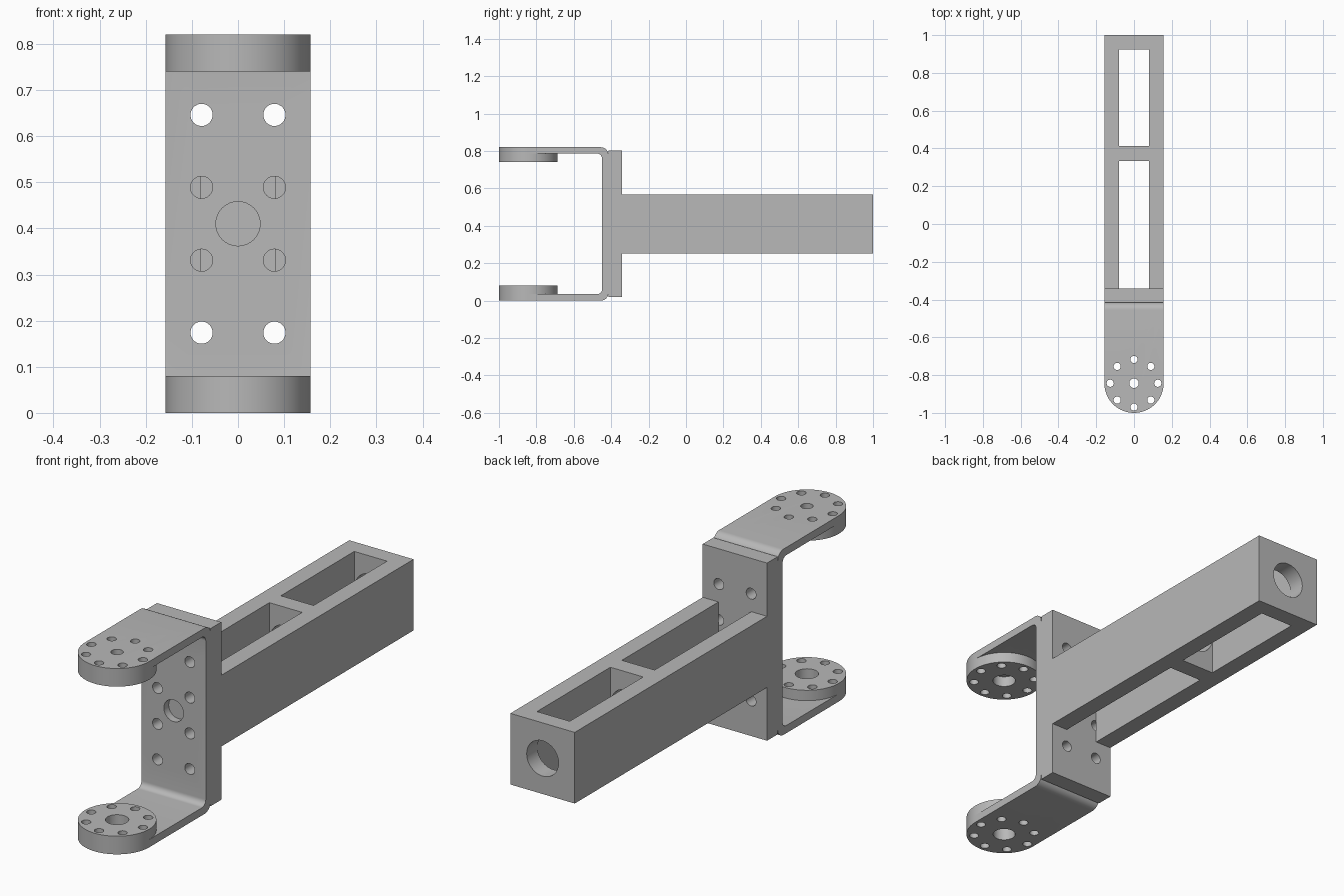
import bpy
import bmesh
from math import sin, cos, pi, radians
from mathutils import Vector

if "Cube" in bpy.data.objects:
    bpy.data.objects.remove(bpy.data.objects["Cube"])

metal = bpy.data.materials.new("satin grey metal")
metal.use_nodes = True
GREY = (0.48, 0.48, 0.48, 1)
metal.diffuse_color = GREY
metal.node_tree.nodes["Principled BSDF"].inputs["Base Color"].default_value = GREY

HALF = 0.157      # half width of every part
MID = 0.41        # height of the symmetry plane
PIVOT = -0.843    # y of the disc axis
SHEET = 0.034     # bracket sheet thickness
WEB = -0.415      # back of the bracket web
PLATE = -0.341    # back of the mounting plate
RING = 0.126      # bolt circle radius


def arc(cx, cy, r, start, end, steps):
    """Points on an arc, angles in degrees."""
    angles = [radians(start + (end - start) * i / steps) for i in range(steps + 1)]
    return [(cx + r * cos(a), cy + r * sin(a)) for a in angles]


def prism(name, outline, axis, low, high):
    """Extrude a 2D outline along the x, y or z axis."""
    place = {"x": lambda a, b, d: (d, a, b),
             "y": lambda a, b, d: (a, d, b),
             "z": lambda a, b, d: (a, b, d)}[axis]
    bm = bmesh.new()
    face = bm.faces.new([bm.verts.new(place(a, b, low)) for a, b in outline])
    moved = bmesh.ops.extrude_face_region(bm, geom=[face])["geom"]
    verts = [v for v in moved if isinstance(v, bmesh.types.BMVert)]
    bmesh.ops.translate(bm, verts=verts, vec=Vector(place(0, 0, high - low)))
    bmesh.ops.recalc_face_normals(bm, faces=bm.faces)
    mesh = bpy.data.meshes.new(name)
    bm.to_mesh(mesh)
    bm.free()
    mesh.materials.append(metal)
    obj = bpy.data.objects.new(name, mesh)
    bpy.context.collection.objects.link(obj)
    return obj


def box(name, x, y, z):
    return prism(name, [(x[0], y[0]), (x[1], y[0]), (x[1], y[1]), (x[0], y[1])], "z", *z)


def rod(name, a, b, r, axis, low, high, steps=32):
    return prism(name, arc(a, b, r, 0, 360, steps)[:-1], axis, low, high)


def carve(obj, cutter, operation="DIFFERENCE"):
    """Apply a boolean and discard the cutter."""
    mod = obj.modifiers.new("carve", "BOOLEAN")
    mod.operation, mod.solver, mod.object = operation, "EXACT", cutter
    bpy.context.view_layer.objects.active = obj
    bpy.ops.object.modifier_apply(modifier=mod.name)
    bpy.data.objects.remove(cutter)


def drill(obj, a, b, r, axis, low, high):
    carve(obj, rod("drill_cutter", a, b, r, axis, low, high))


def drill_bolt_circle(obj, low, high):
    for i in range(8):
        t = i * pi / 4
        drill(obj, RING * cos(t), PIVOT + RING * sin(t), 0.019, "z", low, high)


def finish(obj):
    bpy.ops.object.select_all(action="DESELECT")
    obj.select_set(True)
    bpy.context.view_layer.objects.active = obj
    bpy.ops.object.shade_smooth_by_angle(angle=radians(30))


# Bent sheet bracket: U profile with rounded bends
TOP = 2 * MID
R_OUT, R_IN = 0.04, 0.026
inner = WEB - SHEET
profile = [(-1, 0)]
profile += arc(WEB - R_OUT, R_OUT, R_OUT, -90, 0, 8)
profile += arc(WEB - R_OUT, TOP - R_OUT, R_OUT, 0, 90, 8)
profile += [(-1, TOP), (-1, TOP - SHEET)]
profile += arc(inner - R_IN, TOP - SHEET - R_IN, R_IN, 90, 0, 8)
profile += arc(inner - R_IN, SHEET + R_IN, R_IN, 0, -90, 8)
profile += [(-1, SHEET)]
bracket = prism("bracket", profile, "x", -HALF, HALF)

# Round the arm ends
stadium = [(HALF + 0.0, -0.3), (-HALF, -0.3)] + arc(0, PIVOT, HALF, 180, 360, 40)
carve(bracket, prism("arm_outline", stadium, "z", -0.1, 1), "INTERSECT")

# Bracket holes: bolt circles, pivots and the web pattern
drill_bolt_circle(bracket, -0.1, 1)
drill(bracket, 0, PIVOT, 0.046, "z", -0.1, MID)
drill(bracket, 0, PIVOT, 0.025, "z", MID, 1)
drill(bracket, 0, MID, 0.048, "y", -0.6, -0.38)

# Mounting plate behind the web
plate = box("mounting_plate", (-HALF, HALF), (WEB, PLATE), (0.018, TOP - 0.018))
for x in (-0.079, 0.079):
    for dz in (-0.236, -0.079, 0.079, 0.236):
        for part in (bracket, plate):
            drill(part, x, MID + dz, 0.024, "y", -0.6, -0.3)

# Pivot discs on the inside of both arms
discs = []
for name, low, high in (("lower_disc", SHEET, 0.08), ("upper_disc", TOP - 0.08, TOP - SHEET)):
    disc = rod(name, 0, PIVOT, HALF, "z", low, high, 80)
    drill(disc, 0, PIVOT, 0.047, "z", -0.1, 1)
    drill_bolt_circle(disc, -0.1, 1)
    discs.append(disc)

# Beam with two open windows and a bore through the end walls
beam = box("beam", (-HALF, HALF), (PLATE, 1), (MID - HALF, MID + HALF))
for span in ((-0.5, 0.333), (0.413, 0.925)):
    carve(beam, box("window_cutter", (-0.08, 0.08), span, (0, 1)))
drill(beam, 0, MID, 0.078, "y", 0.2, 1.1)

for part in [bracket, plate, beam] + discs:
    finish(part)
